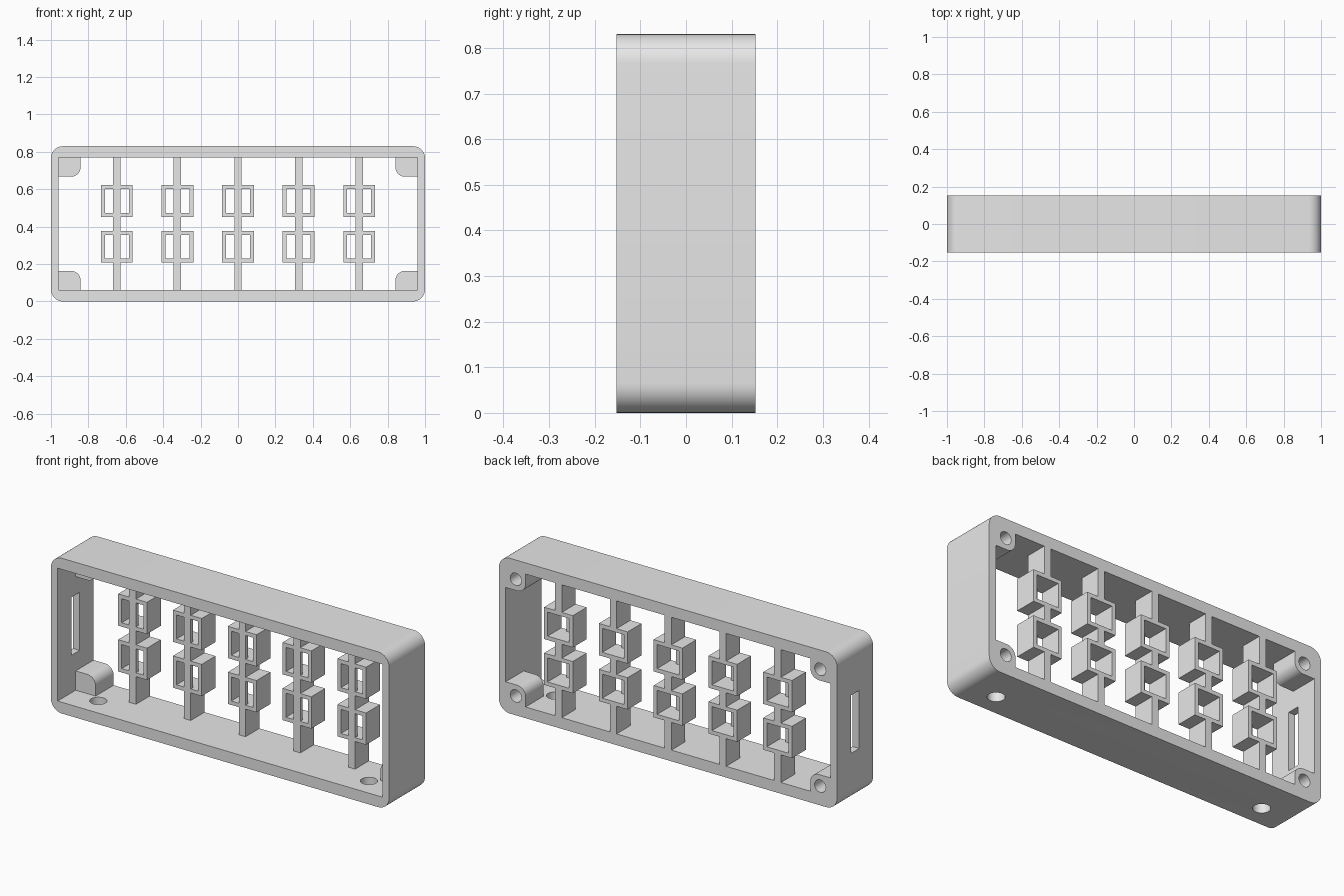
import bpy, bmesh, math
from mathutils import Matrix, Vector

if "Cube" in bpy.data.objects:
    bpy.data.objects.remove(bpy.data.objects["Cube"], do_unlink=True)

grey = bpy.data.materials.new("light_grey")
grey.use_nodes = True
grey.diffuse_color = (0.8, 0.8, 0.8, 1)
grey.node_tree.nodes["Principled BSDF"].inputs["Base Color"].default_value = (0.8, 0.8, 0.8, 1)

HALF_DEPTH, HEIGHT, SIDE, RAIL = 0.152, 0.83, 0.04, 0.06
MID = HEIGHT / 2
INNER_X = 1 - SIDE


def finish(name, bm):
    bmesh.ops.recalc_face_normals(bm, faces=bm.faces[:])
    mesh = bpy.data.meshes.new(name)
    bm.to_mesh(mesh)
    bm.free()
    mesh.materials.append(grey)
    obj = bpy.data.objects.new(name, mesh)
    bpy.context.collection.objects.link(obj)
    return obj


def add_box(bm, x, y, z):
    """Box from three (low, high) ranges."""
    size = [b - a for a, b in (x, y, z)]
    centre = Vector([(a + b) / 2 for a, b in (x, y, z)])
    bmesh.ops.create_cube(bm, size=1, matrix=Matrix.Translation(centre) @ Matrix.Diagonal((*size, 1)))


def add_cylinder(bm, centre, radius, length, rotation=Matrix()):
    bmesh.ops.create_cone(bm, cap_ends=True, segments=40, radius1=radius, radius2=radius,
                          depth=length, matrix=Matrix.Translation(centre) @ rotation)


def rounded_slab(name, x, y, z, radius, is_round):
    """Box whose depth-wise edges are rounded where is_round(x, z) holds."""
    bm = bmesh.new()
    add_box(bm, x, y, z)
    edges = [e for e in bm.edges
             if abs(e.verts[0].co.y - e.verts[1].co.y) > 0.01
             and is_round(e.verts[0].co.x, e.verts[0].co.z)]
    bmesh.ops.bevel(bm, geom=edges, offset=radius, segments=10, profile=0.5, affect='EDGES')
    return finish(name, bm)


def cut(obj, bm):
    """Subtract the shapes in bm, then apply the result."""
    cutter = finish("cutter", bm)
    cutter.hide_render = True
    mod = obj.modifiers.new("cut", 'BOOLEAN')
    mod.operation, mod.solver, mod.object = 'DIFFERENCE', 'EXACT', cutter
    bpy.ops.object.select_all(action='DESELECT')
    bpy.context.view_layer.objects.active = obj
    obj.select_set(True)
    bpy.ops.object.modifier_apply(modifier=mod.name)
    bpy.data.objects.remove(cutter, do_unlink=True)


def smooth(obj):
    bpy.ops.object.select_all(action='DESELECT')
    bpy.context.view_layer.objects.active = obj
    obj.select_set(True)
    bpy.ops.object.shade_smooth_by_angle(angle=math.radians(30))


# Outer frame with the open middle, one side slot and two holes in the floor
frame = rounded_slab("outer_frame", (-1, 1), (-HALF_DEPTH, HALF_DEPTH), (0, HEIGHT),
                     0.065, lambda x, z: True)
opening = bmesh.new()
add_box(opening, (-INNER_X, INNER_X), (-0.5, 0.5), (RAIL, HEIGHT - RAIL))
cut(frame, opening)
holes = bmesh.new()
add_box(holes, (-1.1, -0.9), (-0.034, 0.034), (MID - 0.155, MID + 0.155))
for side in (-1, 1):
    add_cylinder(holes, (side * 0.8, -0.037, 0.03), 0.042, 0.2)
cut(frame, holes)
smooth(frame)

# Corner screw blocks with blind holes at the back
BLOCK_X, BLOCK_Z = 0.118, 0.103
for side, side_name in ((-1, "right"), (1, "left")):
    for up, up_name in ((-1, "lower"), (1, "upper")):
        wall_x = side * INNER_X
        wall_z = MID + up * (MID - RAIL)
        free_x, free_z = wall_x - side * BLOCK_X, wall_z - up * BLOCK_Z
        block = rounded_slab(
            f"{up_name}_{side_name}_screw_block",
            sorted((wall_x, free_x)), (0, HALF_DEPTH), sorted((wall_z, free_z)), 0.05,
            lambda x, z: abs(x - free_x) < 0.01 and abs(z - free_z) < 0.01)
        bore = bmesh.new()
        add_cylinder(bore, (side * 0.9, HALF_DEPTH, MID + up * 0.312), 0.033, 0.24,
                     Matrix.Rotation(math.pi / 2, 4, 'X'))
        cut(block, bore)
        smooth(block)

# Posts carrying two open square sockets each, with a thin bar across the socket front
FRONT, SPACING, POST = 0.035, 0.324, 0.02
OUTER, INNER, OFFSET = 0.085, 0.064, 0.1225
depth = (FRONT, HALF_DEPTH)
for i in range(5):
    cx = (i - 2) * SPACING
    bm = bmesh.new()
    post_x = (cx - POST, cx + POST)
    low, high = MID - OFFSET, MID + OFFSET
    for z in ((RAIL, low - OUTER), (low + OUTER, high - OUTER), (high + OUTER, HEIGHT - RAIL)):
        add_box(bm, post_x, depth, z)
    for cz in (low, high):
        for s in (-1, 1):
            add_box(bm, sorted((cx + s * INNER, cx + s * OUTER)), depth, (cz - OUTER, cz + OUTER))
            add_box(bm, (cx - INNER, cx + INNER), depth, sorted((cz + s * INNER, cz + s * OUTER)))
        add_box(bm, post_x, (FRONT, FRONT + 0.02), (cz - INNER, cz + INNER))
    finish(f"socket_post_{i + 1}", bm)
